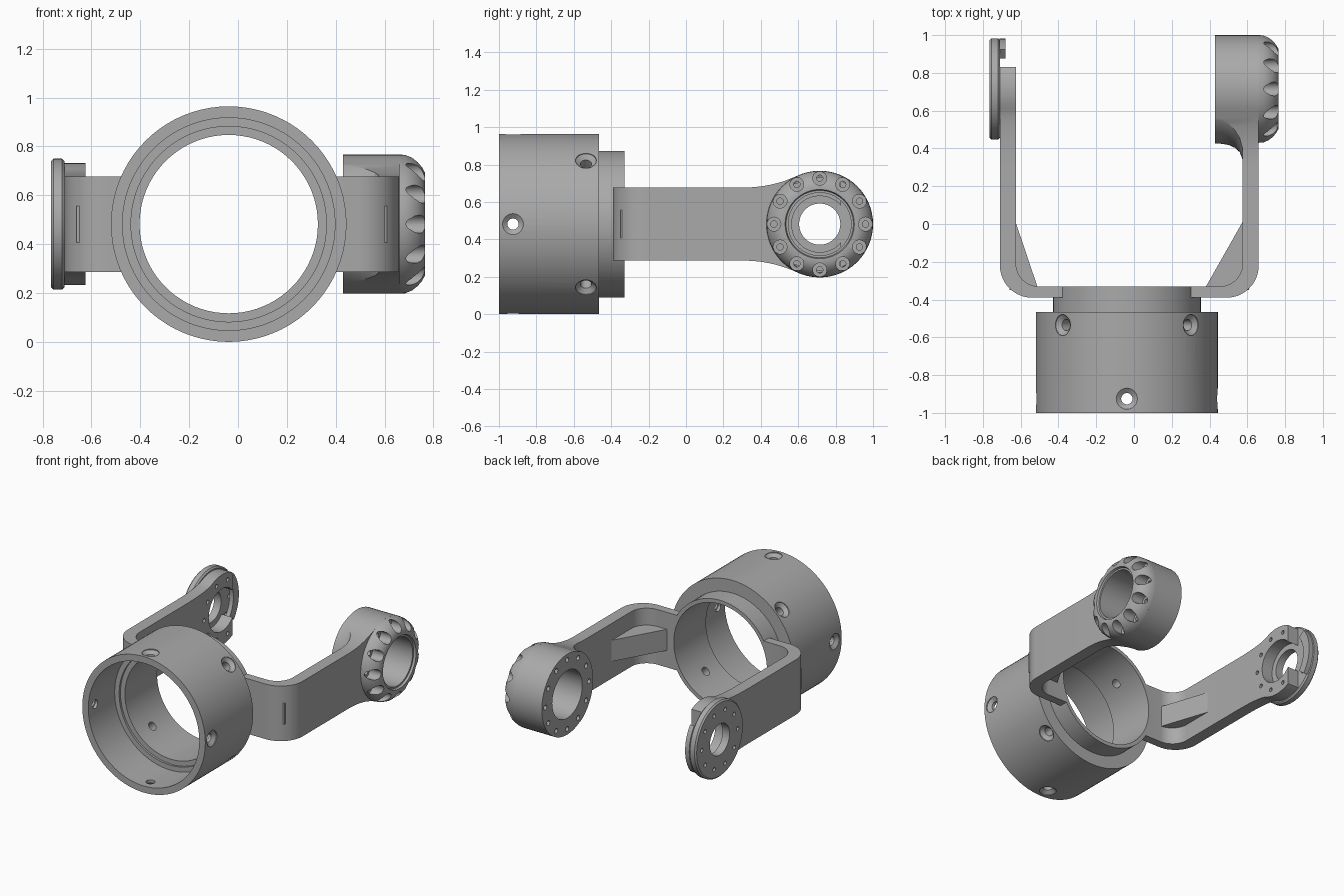
import bpy, bmesh
from math import sin, cos, pi, radians, tan
from mathutils import Matrix, Vector

if "Cube" in bpy.data.objects:
    bpy.data.objects.remove(bpy.data.objects["Cube"])

grey = bpy.data.materials.new("plain grey")
grey.use_nodes = True
GREY = (0.4, 0.4, 0.4, 1)
grey.diffuse_color = GREY
grey.node_tree.nodes["Principled BSDF"].inputs["Base Color"].default_value = GREY

CZ = 0.482       # shared axis height
TUBE_X = -0.038  # tube axis
PIVOT_Y = 0.715  # pivot axis
ALONG_X = Matrix(((0, 0, 1, 0), (1, 0, 0, 0), (0, 1, 0, 0), (0, 0, 0, 1)))
ALONG_Y = Matrix(((0, 1, 0, 0), (0, 0, 1, 0), (1, 0, 0, 0), (0, 0, 0, 1)))
TUBE = Matrix.Translation((TUBE_X, 0, CZ)) @ ALONG_Y
PIVOT = Matrix.Translation((0, PIVOT_Y, CZ)) @ ALONG_X


def finish(name, bm):
    bmesh.ops.recalc_face_normals(bm, faces=bm.faces)
    mesh = bpy.data.meshes.new(name)
    bm.to_mesh(mesh)
    bm.free()
    mesh.materials.append(grey)
    ob = bpy.data.objects.new(name, mesh)
    bpy.context.collection.objects.link(ob)
    return ob


def lathe(name, profile, frames, seg=64):
    """Spin (radius, distance) points around the local z of each frame."""
    bm = bmesh.new()
    for frame in frames:
        vs = [bm.verts.new((r, 0, t)) for r, t in profile]
        es = [bm.edges.new(p) for p in zip(vs, vs[1:])]
        if profile[0][0] > 0:
            es.append(bm.edges.new((vs[-1], vs[0])))
        old = set(bm.verts) - set(vs)
        bmesh.ops.spin(bm, geom=vs + es, cent=(0, 0, 0), axis=(0, 0, 1),
                       angle=2 * pi, steps=seg, use_duplicate=False)
        new = [v for v in bm.verts if v not in old]
        bmesh.ops.remove_doubles(bm, verts=new, dist=1e-5)
        new = [v for v in bm.verts if v not in old]
        bmesh.ops.transform(bm, matrix=frame, verts=new)
    return finish(name, bm)


def prism(name, points, lo, hi, frame=Matrix()):
    """Extrude a flat outline along the local z of the frame."""
    bm = bmesh.new()
    face = bm.faces.new([bm.verts.new((u, v, lo)) for u, v in points])
    up = bmesh.ops.extrude_face_region(bm, geom=[face])["geom"]
    bmesh.ops.translate(bm, vec=(0, 0, hi - lo),
                        verts=[g for g in up if isinstance(g, bmesh.types.BMVert)])
    bmesh.ops.transform(bm, matrix=frame, verts=bm.verts)
    return finish(name, bm)


def boolean(ob, tool, operation="DIFFERENCE", keep=False):
    mod = ob.modifiers.new("cut", "BOOLEAN")
    mod.operation, mod.object, mod.solver = operation, tool, "EXACT"
    bpy.context.view_layer.update()
    deps = bpy.context.evaluated_depsgraph_get()
    mesh = bpy.data.meshes.new_from_object(ob.evaluated_get(deps))
    ob.modifiers.clear()
    ob.data = mesh
    if not keep:
        bpy.data.objects.remove(tool)


def arc(cx, cy, r, a0, a1, n=12):
    angles = [radians(a0 + (a1 - a0) * i / n) for i in range(n + 1)]
    return [(cx + r * cos(a), cy + r * sin(a)) for a in angles]


def arm_outline(r, start):
    """Side outline: straight strap flaring tangentially into a round end."""
    half, y0, ang = 0.195, 0.3 - PIVOT_Y, 115
    end = Vector((r * cos(radians(ang)), r * sin(radians(ang))))
    ctrl = Vector((end.x - (end.y - half) / tan(radians(ang - 90)), half))
    first = Vector((y0, half))
    flare = []
    for i in range(10):
        t = i / 10
        flare.append(tuple(first * (1 - t) ** 2 + ctrl * 2 * t * (1 - t) + end * t * t))
    top = [(start - PIVOT_Y, half)] + flare
    return top + arc(0, 0, r, ang, -ang, 40) + [(u, -v) for u, v in reversed(top)]


# Tube with a stepped bore and a narrower collar behind it
tube = lathe("tube", [(.435, -1), (.482, -1), (.482, -.465), (.392, -.465),
                      (.392, -.33), (.365, -.33), (.365, -.69), (.4, -.69),
                      (.4, -.705), (.435, -.705)], [TUBE], 80)


def radial(y, angle):
    return (Matrix.Translation((TUBE_X, y, CZ)) @ Matrix.Rotation(radians(angle), 4, "Y"))


# Countersunk screw holes around the tube
screws = [radial(-.925, 90 * i) for i in range(4)] + [radial(-.535, 45 + 90 * i) for i in range(4)]
boolean(tube, lathe("screw_cutter", [(0, .3), (.03, .3), (.03, .455), (.056, .475),
                                     (.056, .52), (0, .52)], screws, 24))

# U-shaped fork, trimmed by the side outline of its arms
L, R, BACK, FRONT, SPLIT = -.71, .66, -.39, -.33, .28
plan = ([(L, .83)] + arc(L + .17, BACK + .17, .17, 180, 270)
        + arc(R - .17, BACK + .17, .17, 270, 360) + [(R, SPLIT), (R - .085, SPLIT)]
        + arc(R - .205, FRONT + .12, .12, 360, 270)
        + arc(L + .205, FRONT + .12, .12, 270, 180) + [(L + .085, .83)])
fork = prism("fork", plan, 0, 1)
boolean(fork, prism("trim", arm_outline(.25, -.6), -1, 1, PIVOT), "INTERSECT")
boolean(fork, lathe("bore_cutter", [(0, -.6), (.38, -.6), (.38, -.2), (0, -.2)], [TUBE]))
boolean(fork, lathe("recess_cutter", [(0, -.8), (.15, -.8), (.15, -.5), (0, -.5)], [PIVOT]))

# Gussets inside the two bends
for name, pts in (("right_gusset", [(L + .08, .02), (L + .05, FRONT - .02), (-.505, FRONT - .02)]),
                  ("left_gusset", [(R - .08, .02), (R - .05, FRONT - .02), (.37, FRONT - .02)])):
    prism(name, pts, CZ - .075, CZ + .075)

# Bearing disc on the right arm, with a rim tab
disc = lathe("bearing_disc", [(.11, -.765), (.258, -.765), (.268, -.755), (.268, -.72),
                              (.258, -.71), (.11, -.71)], [PIVOT])
prism("rim_tab", arc(0, 0, .266, -38, 38) + arc(0, 0, .205, 38, -38), -.712, -.68, PIVOT)
ring = [PIVOT @ Matrix.Rotation(2 * pi * i / 10, 4, "Z") @ Matrix.Translation((.2, 0, 0))
        for i in range(10)]
pins = lathe("pin_cutter", [(0, -.8), (.014, -.8), (.014, -.55), (0, -.55)], ring, 16)
boolean(disc, pins, keep=True)
boolean(fork, pins)

# Hub body on the left arm: flared arm end blending into a round boss
hub = prism("hub_body", arm_outline(.285, SPLIT), .43, R, PIVOT)
boolean(hub, lathe("blend", [(0, .4), (.29, .4), (.29, .46), (.296, .5), (.312, .535),
                             (.335, .56), (.375, .575), (1, .575), (1, .7), (0, .7)],
                   [PIVOT]), "INTERSECT")
boolean(hub, lathe("hub_bore_cutter", [(0, .3), (.168, .3), (.168, .8), (0, .8)], [PIVOT]))

# Rounded hub cap with twelve scalloped screw pockets
cap = lathe("hub_cap", [(.168, R), (.285, R), (.283, .685), (.273, .712), (.257, .735),
                        (.236, .753), (.212, .765), (.185, .765), (.18, .75), (.168, .75)],
            [PIVOT])
ring = [PIVOT @ Matrix.Rotation(2 * pi * i / 12, 4, "Z") @ Matrix.Translation((.245, 0, 0))
        for i in range(12)]
pockets = lathe("pocket_cutter", [(0, .4), (.017, .4), (.017, .675), (.037, .675),
                                  (.037, .8), (0, .8)], ring, 24)
boolean(cap, pockets, keep=True)
boolean(hub, pockets)

# Smooth curved surfaces, keep machined edges sharp
for ob in bpy.context.view_layer.objects:
    ob.select_set(ob.type == "MESH" and ob.data.materials[:1] == [grey])
bpy.context.view_layer.objects.active = tube
bpy.ops.object.shade_smooth_by_angle(angle=radians(30))
